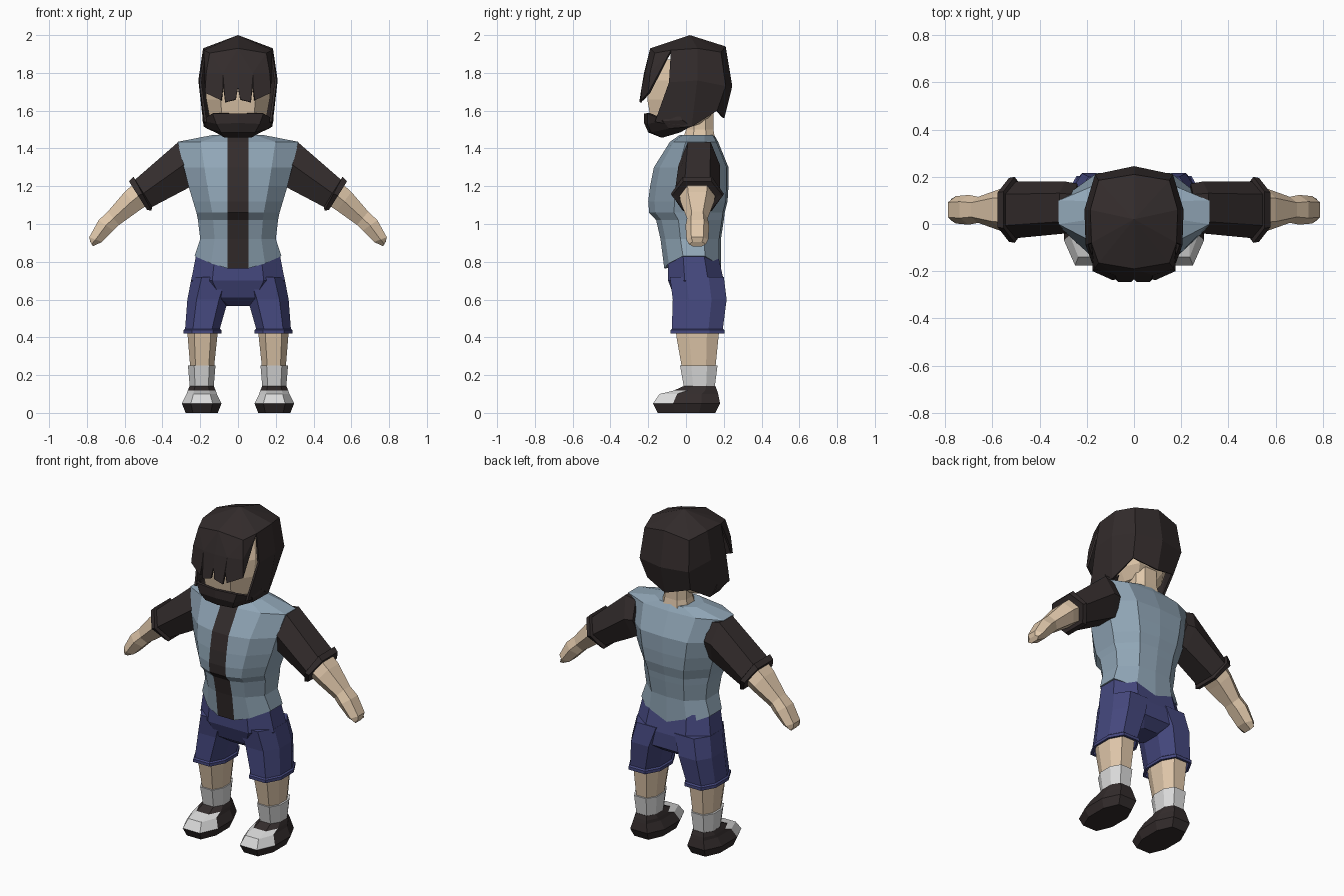
import bpy, bmesh


def material(name, r, g, b):
    m = bpy.data.materials.new(name)
    m.diffuse_color = (r, g, b, 1)
    return m


DARK = material("dark_brown", 0.033, 0.025, 0.025)
BLUE = material("shirt_blue", 0.28, 0.38, 0.47)
NAVY = material("shorts_navy", 0.06, 0.065, 0.21)
SKIN = material("skin", 0.74, 0.57, 0.40)
WHITE = material("white", 0.70, 0.70, 0.70)


def make(name, verts, faces, mats, rule=None, mirror=False, thick=0):
    """Mesh object with optional face-colour rule, x mirror and thickness."""
    me = bpy.data.meshes.new(name)
    me.from_pydata(verts, [], faces)
    bm = bmesh.new()
    bm.from_mesh(me)
    bmesh.ops.recalc_face_normals(bm, faces=bm.faces)
    if rule:
        for f in bm.faces:
            f.material_index = rule(f.calc_center_median(), f.normal)
    bm.to_mesh(me)
    bm.free()
    for m in mats:
        me.materials.append(m)
    ob = bpy.data.objects.new(name, me)
    bpy.context.collection.objects.link(ob)
    if mirror:
        ob.modifiers.new("mirror", "MIRROR")
    if thick:
        s = ob.modifiers.new("thickness", "SOLIDIFY")
        s.thickness = thick
        s.offset = -1
    return ob


def loft(name, rings, mats, rule=None, mirror=False):
    """Skin a list of equal rings and cap both ends."""
    n = len(rings[0])
    verts = [p for r in rings for p in r]
    faces = [(i * n + j, i * n + (j + 1) % n, (i + 1) * n + (j + 1) % n, (i + 1) * n + j)
             for i in range(len(rings) - 1) for j in range(n)]
    last = (len(rings) - 1) * n
    faces += [tuple(range(n)), tuple(range(last, last + n))]
    return make(name, verts, faces, mats, rule, mirror)


def oct_ring(z, w, yf, yb, cx=0, tilt=0, k=0.55):
    """Eight-sided horizontal ring from half width, front y and back y."""
    d = yb - yf
    half = [(k * w, yf), (w, yf + 0.3 * d), (w, yf + 0.72 * d), (k * w, yb)]
    pts = half + [(-x, y) for x, y in reversed(half)]
    return [(cx + x, y, z + tilt * y) for x, y in pts]


def torso_ring(z, w, yf, yb, lift=0):
    """Torso ring with a narrow front strip for the placket."""
    d = yb - yf
    half = [(0.055, yf, 0), (0.62 * w, yf + 0.08 * d, lift * 0.4), (w, yf + 0.33 * d, lift),
            (w, yf + 0.72 * d, lift), (0.55 * w, yb - 0.01, lift * 0.3)]
    pts = half + [(0, yb, 0)] + [(-x, y, l) for x, y, l in reversed(half)]
    return [(x, y, z + l) for x, y, l in pts]


def arm_ring(top, bottom, hy, yc=0.06):
    """Six-sided ring across an arm from its top and bottom (x, z)."""
    (tx, tz), (bx, bz) = top, bottom
    mx, mz = (tx + bx) / 2, (tz + bz) / 2
    h = 0.55 * hy
    return [(tx, yc - h, tz), (mx, yc - hy, mz), (bx, yc - h, bz),
            (bx, yc + h, bz), (mx, yc + hy, mz), (tx, yc + h, tz)]


# Shirt with dark front placket
loft("shirt", [torso_ring(*r) for r in (
    (0.765, 0.23, -0.115, 0.185, 0.065), (0.92, 0.20, -0.135, 0.185),
    (1.02, 0.212, -0.158, 0.20), (1.06, 0.22, -0.195, 0.205),
    (1.12, 0.238, -0.20, 0.22), (1.20, 0.262, -0.19, 0.225),
    (1.30, 0.287, -0.17, 0.225), (1.435, 0.32, -0.085, 0.17),
    (1.47, 0.14, -0.035, 0.15))], [BLUE, DARK],
    lambda c, n: 1 if abs(c.x) < 0.01 and c.y < 0 and n.y < -0.1 else 0)

# Shorts: seat and two legs with turned hems
loft("shorts_seat", [oct_ring(*r) for r in (
    (0.835, 0.222, -0.095, 0.17), (0.70, 0.248, -0.095, 0.20),
    (0.61, 0.17, -0.06, 0.20), (0.565, 0.08, 0.0, 0.14))], [NAVY])
loft("shorts_leg", [oct_ring(*r) for r in (
    (0.72, 0.118, -0.085, 0.20, 0.127), (0.60, 0.108, -0.07, 0.215, 0.16),
    (0.445, 0.092, -0.075, 0.195, 0.188), (0.438, 0.10, -0.083, 0.204, 0.188),
    (0.42, 0.10, -0.083, 0.204, 0.188), (0.42, 0.088, -0.068, 0.19, 0.188),
    (0.45, 0.085, -0.06, 0.185, 0.188))], [NAVY], mirror=True)

# Legs, socks and shoes
loft("leg", [oct_ring(*r) for r in (
    (0.47, 0.082, -0.058, 0.178, 0.188), (0.40, 0.078, -0.05, 0.172, 0.188),
    (0.23, 0.062, -0.02, 0.155, 0.19))], [SKIN], mirror=True)
loft("sock", [oct_ring(*r) for r in (
    (0.252, 0.073, -0.032, 0.167, 0.192), (0.12, 0.062, -0.008, 0.15, 0.192))],
    [WHITE], mirror=True)
loft("shoe", [oct_ring(*r) for r in (
    (0.0, 0.085, -0.15, 0.155, 0.192), (0.05, 0.105, -0.175, 0.18, 0.192),
    (0.10, 0.08, -0.14, 0.17, 0.192), (0.118, 0.074, -0.065, 0.165, 0.192),
    (0.142, 0.064, -0.012, 0.155, 0.192))], [DARK, WHITE],
    lambda c, n: 1 if c.y < -0.055 and 0.05 < c.z < 0.115 else 0, mirror=True)

# Sleeves with cuffs, forearms and hands
loft("sleeve", [arm_ring(*r) for r in (
    ((0.25, 1.42), (0.23, 1.21), 0.10, 0.07), ((0.316, 1.434), (0.265, 1.19), 0.11, 0.07),
    ((0.545, 1.235), (0.455, 1.09), 0.12), ((0.553, 1.25), (0.458, 1.07), 0.14),
    ((0.577, 1.225), (0.482, 1.075), 0.135), ((0.568, 1.212), (0.488, 1.09), 0.11))],
    [DARK], mirror=True)
loft("forearm_and_hand", [arm_ring(*r) for r in (
    ((0.55, 1.215), (0.48, 1.10), 0.095), ((0.60, 1.17), (0.525, 1.07), 0.09),
    ((0.69, 1.065), (0.63, 0.995), 0.055), ((0.738, 1.02), (0.66, 0.965), 0.063),
    ((0.788, 0.93), (0.72, 0.905), 0.058), ((0.782, 0.905), (0.768, 0.882), 0.045))],
    [SKIN], mirror=True)

# Neck and head
loft("neck", [oct_ring(1.44, 0.09, -0.02, 0.155), oct_ring(1.50, 0.075, 0.0, 0.145),
              oct_ring(1.62, 0.075, 0.0, 0.145)], [SKIN])
loft("head", [oct_ring(*r) for r in (
    (1.505, 0.10, -0.11, 0.10, 0, 0.35), (1.575, 0.15, -0.185, 0.15, 0, 0.15),
    (1.66, 0.168, -0.205, 0.18), (1.76, 0.172, -0.20, 0.20),
    (1.87, 0.15, -0.155, 0.17))], [SKIN])

# Hair cap: half shell with fringe, mirrored
hair = {
    "top": (0, 0.02, 2.0),
    "a0": (0, -0.19, 1.93), "a1": (0.15, -0.165, 1.905), "a2": (0.18, -0.08, 1.92),
    "a3": (0.185, 0.06, 1.93), "a4": (0.15, 0.185, 1.91), "a5": (0, 0.21, 1.94),
    "b0": (0, -0.222, 1.80), "bm": (0.08, -0.217, 1.80), "b1": (0.168, -0.19, 1.80),
    "c2": (0.205, -0.09, 1.75), "c3": (0.21, 0.06, 1.76),
    "c4": (0.165, 0.21, 1.73), "c5": (0, 0.245, 1.73),
    "d2": (0.178, -0.165, 1.54), "d3": (0.182, 0.03, 1.515),
    "d4": (0.145, 0.165, 1.60), "d5": (0, 0.203, 1.56),
    "f0": (0, -0.235, 1.725), "f1": (0.012, -0.245, 1.66), "f2": (0.068, -0.245, 1.645),
    "f3": (0.078, -0.235, 1.72), "f4": (0.09, -0.238, 1.655), "f5": (0.175, -0.20, 1.695),
}
hair_faces = """top a0 a1|top a1 a2|top a2 a3|top a3 a4|top a4 a5|a0 b0 bm|a0 bm a1|a1 bm b1
a1 b1 a2|a2 b1 f5|a2 c2 c3 a3|a3 c3 c4 a4|a4 c4 c5 a5|c2 d2 d3 c3|c3 d3 d4 c4|c4 d4 d5 c5
b0 f0 f1|b0 f1 f2 bm|bm f2 f3|bm f3 f4|bm f4 f5 b1""".replace("\n", "|").split("|")
keys = list(hair)
make("hair", list(hair.values()), [[keys.index(k) for k in f.split()] for f in hair_faces],
     [DARK], mirror=True, thick=0.012)

# Face covering over mouth and chin, joining the hair at the sides
rows = [
    [(0, -0.222, 1.585), (0.135, -0.205, 1.585), (0.178, -0.14, 1.56), (0.187, -0.03, 1.57)],
    [(0, -0.222, 1.535), (0.115, -0.205, 1.53), (0.185, -0.12, 1.545), (0.188, -0.02, 1.55)],
    [(0, -0.20, 1.485), (0.09, -0.185, 1.485), (0.165, -0.09, 1.505), (0.18, 0.03, 1.515)],
    [(0, -0.13, 1.457), (0.07, -0.125, 1.457), (0.12, -0.03, 1.485), (0.15, 0.05, 1.53)],
]
make("face_covering", [p for r in rows for p in r],
     [(4 * i + j, 4 * i + j + 1, 4 * i + j + 5, 4 * i + j + 4) for i in range(3) for j in range(3)],
     [DARK], mirror=True, thick=0.015)
